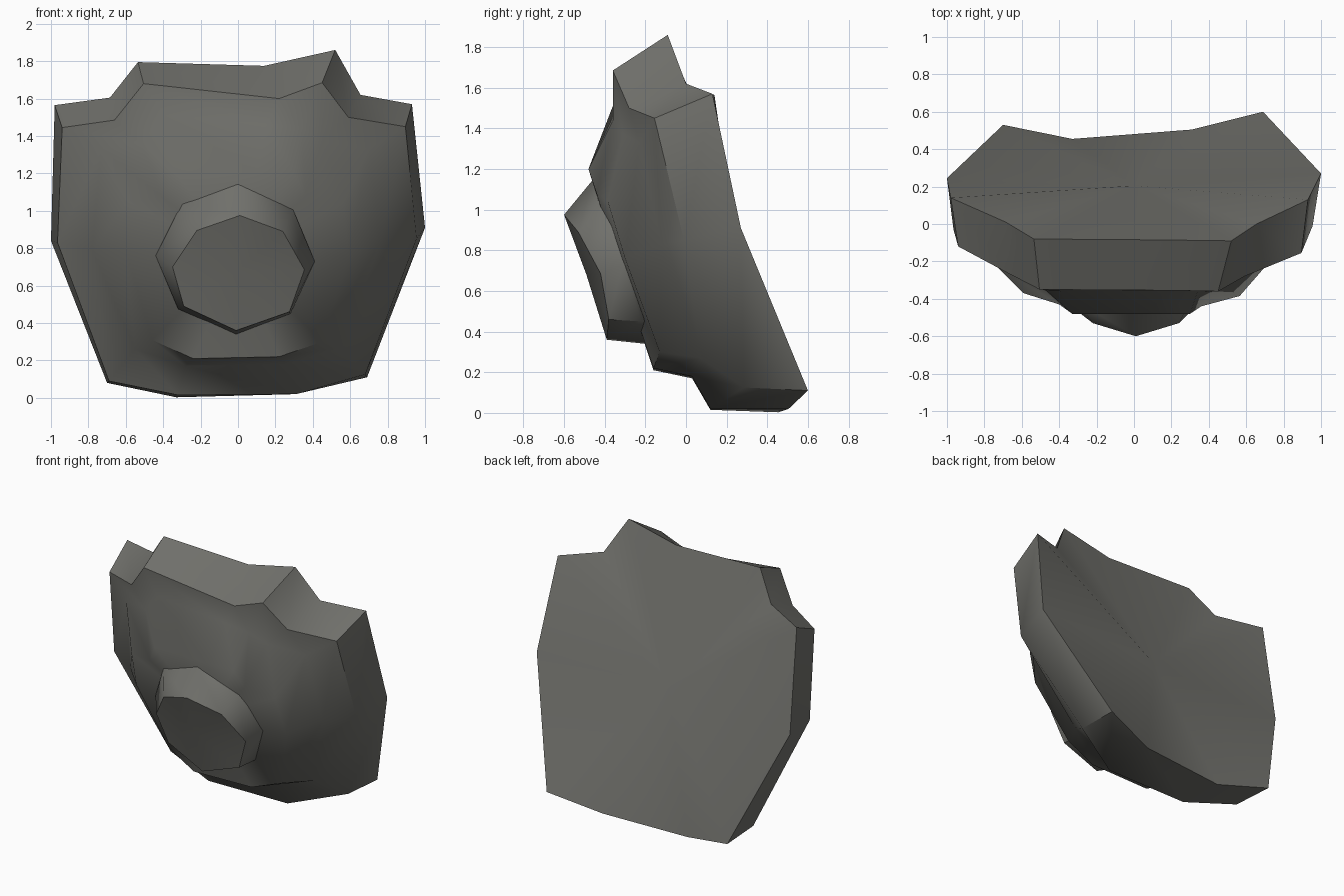
import bpy, bmesh, math

stone = bpy.data.materials.new("dark warm grey")
stone.diffuse_color = (0.165, 0.165, 0.15, 1)


def loft(name, rings, start_hub=None, end_hub=None, angle=35):
    """Skin matching rings of (x, y, z) points and close the ends with fans."""
    bm = bmesh.new()
    loops = [[bm.verts.new(p) for p in ring] for ring in rings]
    n = len(rings[0])
    for a, b in zip(loops, loops[1:]):
        for i in range(n):
            j = (i + 1) % n
            bm.faces.new((a[i], a[j], b[j], b[i]))
    for loop, hub in ((loops[0], start_hub), (loops[-1], end_hub)):
        if hub:
            c = bm.verts.new(hub)
            for i in range(n):
                bm.faces.new((loop[i], loop[(i + 1) % n], c))
        else:
            bm.faces.new(loop)
    bmesh.ops.recalc_face_normals(bm, faces=bm.faces)
    mesh = bpy.data.meshes.new(name)
    bm.to_mesh(mesh)
    bm.free()
    ob = bpy.data.objects.new(name, mesh)
    bpy.context.collection.objects.link(ob)
    mesh.materials.append(stone)
    bpy.ops.object.select_all(action='DESELECT')
    ob.select_set(True)
    bpy.context.view_layer.objects.active = ob
    bpy.ops.object.shade_smooth_by_angle(angle=math.radians(angle))
    return ob


# Slab outlines, each running from the upper left corner clockwise
back = [(-.98, .14, 1.565), (-.685, .01, 1.605), (-.535, -.08, 1.795),
        (.14, -.085, 1.775), (.52, -.09, 1.86), (.655, 0, 1.62),
        (.93, .13, 1.57), (1, .27, .91), (.69, .6, .11), (.31, .505, .02),
        (-.33, .455, .003), (-.70, .53, .08), (-1, .245, .84)]
front = [(-.94, -.12, 1.445), (-.66, -.27, 1.485), (-.505, -.35, 1.68),
         (.22, -.355, 1.6), (.45, -.36, 1.685), (.59, -.28, 1.5),
         (.895, -.155, 1.45), (.955, -.01, .85), (.68, .285, .125),
         (.31, .12, .02), (-.32, .12, .015), (-.69, .22, .09),
         (-.965, -.03, .83)]
# Raised plate: foot of the bevel, then its front rim
plate_foot = [(-.73, -.23, 1.33), (-.52, -.31, 1.36), (-.39, -.36, 1.51),
              (.15, -.36, 1.46), (.34, -.36, 1.44), (.45, -.31, 1.37),
              (.70, -.23, 1.33), (.76, -.12, .83), (.56, .07, .27),
              (.26, .03, .18), (-.28, .03, .17), (-.55, .06, .26),
              (-.78, -.11, .79)]
plate_rim = [(-.59, -.37, 1.05), (-.40, -.43, 1.07), (-.33, -.48, 1.2),
             (.1, -.48, 1.2), (.3, -.48, 1.2), (.36, -.44, 1.08),
             (.565, -.385, 1.04), (.59, -.30, .76), (.45, -.13, .3),
             (.22, -.16, .22), (-.24, -.16, .21), (-.46, -.13, .31),
             (-.60, -.30, .79)]
loft("curved_slab", [back, front, plate_foot, plate_rim],
     (0, .205, .9), (0, -.34, .75), 52)

# Central boss: eight-sided, tilted, sunk slightly into the plate
boss_base = [(0, -.46, 1.145), (.295, -.42, 1.005), (.41, -.31, .73),
             (.28, -.22, .45), (-.01, -.20, .34), (-.32, -.22, .475),
             (-.44, -.31, .76), (-.3, -.42, 1.04)]
boss_face = [(.01, -.6, .975), (.24, -.53, .89), (.355, -.42, .685),
             (.275, -.38, .46), (-.01, -.39, .36), (-.29, -.38, .49),
             (-.35, -.43, .70), (-.22, -.53, .895)]
boss_foot = [(x, y + .06, z) for x, y, z in boss_base]
loft("centre_boss", [boss_foot, boss_base, boss_face], None, (0, -.49, .68), 45)
